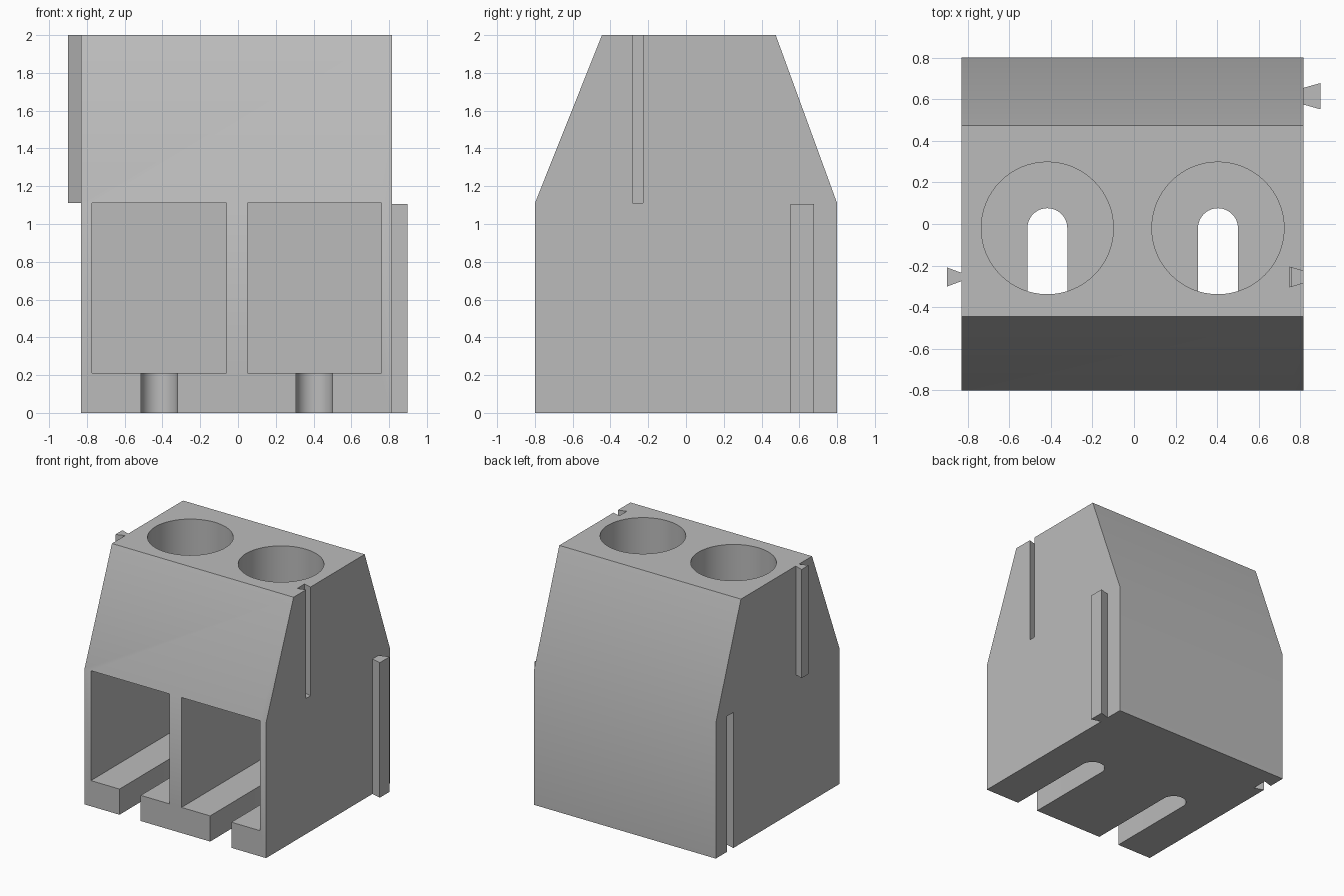
import bpy, bmesh, math
from mathutils import Vector

if "Cube" in bpy.data.objects:
    bpy.data.objects.remove(bpy.data.objects["Cube"])

grey = bpy.data.materials.new("plain grey")
grey.use_nodes = True
COLOUR = (0.5, 0.5, 0.5, 1)
grey.diffuse_color = COLOUR
grey.node_tree.nodes["Principled BSDF"].inputs["Base Color"].default_value = COLOUR


def prism(name, outline, direction):
    """Sweep a closed 3D outline along a direction."""
    bm = bmesh.new()
    face = bm.faces.new([bm.verts.new(p) for p in outline])
    swept = bmesh.ops.extrude_face_region(bm, geom=[face])["geom"]
    bmesh.ops.translate(bm, vec=Vector(direction),
                        verts=[v for v in swept if isinstance(v, bmesh.types.BMVert)])
    bmesh.ops.recalc_face_normals(bm, faces=bm.faces)
    mesh = bpy.data.meshes.new(name)
    bm.to_mesh(mesh)
    bm.free()
    mesh.materials.append(grey)
    obj = bpy.data.objects.new(name, mesh)
    bpy.context.collection.objects.link(obj)
    return obj


def upright(name, outline, z0, z1):
    return prism(name, [(x, y, z0) for x, y in outline], (0, 0, z1 - z0))


def arc(cx, cy, r, start, end, steps):
    return [(cx + r * math.cos(start + (end - start) * i / steps),
             cy + r * math.sin(start + (end - start) * i / steps))
            for i in range(steps + 1)]


def dovetail(name, x0, x1, y, narrow, wide, z0, z1):
    return upright(name, [(x0, y - narrow), (x1, y - wide),
                          (x1, y + wide), (x0, y + narrow)], z0, z1)


def cut(target, cutter):
    cutter.hide_render = True
    mod = target.modifiers.new("cut", "BOOLEAN")
    mod.operation, mod.solver, mod.object = "DIFFERENCE", "EXACT", cutter
    bpy.context.view_layer.objects.active = target
    bpy.ops.object.modifier_apply(modifier=mod.name)
    bpy.data.objects.remove(cutter)


LEFT, RIGHT, SHOULDER, FLOOR = -0.83, 0.815, 1.11, 0.21
HOLE_Y = -0.02

# Housing with sloped front and back shoulders
profile = [(-0.8, 0), (0.8, 0), (0.8, SHOULDER), (0.475, 2), (-0.445, 2), (-0.8, SHOULDER)]
housing = prism("housing", [(LEFT, y, z) for y, z in profile], (RIGHT - LEFT, 0, 0))

# Two bays, each with a wire chamber, a round screw shaft and a floor slot
for cx in (-0.417, 0.404):
    w = 0.355
    cut(housing, upright("chamber_cutter", [(cx - w, -1), (cx + w, -1), (cx + w, 0.34),
                                            (cx - w, 0.34)], FLOOR, SHOULDER))
    cut(housing, upright("shaft_cutter", arc(cx, HOLE_Y, 0.318, 0, math.tau, 64)[:-1], 1, 2.1))
    slot = arc(cx, HOLE_Y, 0.096, 0, math.pi, 24) + [(cx - 0.096, -1), (cx + 0.096, -1)]
    cut(housing, upright("slot_cutter", slot, -0.1, 0.4))

# Dovetail grooves that receive a neighbouring block
cut(housing, dovetail("upper_groove_cutter", RIGHT + 0.02, 0.748, -0.255, 0.022, 0.048,
                      SHOULDER, 2.1))
cut(housing, dovetail("lower_groove_cutter", LEFT - 0.02, LEFT + 0.08, 0.615, 0.035, 0.065,
                      -0.1, SHOULDER))

# Matching dovetail rails
upper_rail = dovetail("upper_rail", LEFT, -0.9, -0.255, 0.02, 0.046, SHOULDER, 2)
lower_rail = dovetail("lower_rail", RIGHT, 0.897, 0.615, 0.04, 0.063, 0, SHOULDER - 0.005)

# Soft shading across shallow angles, crisp edges elsewhere
bpy.ops.object.select_all(action="DESELECT")
for obj in (housing, upper_rail, lower_rail):
    obj.select_set(True)
bpy.context.view_layer.objects.active = housing
bpy.ops.object.shade_smooth_by_angle(angle=math.radians(30))
